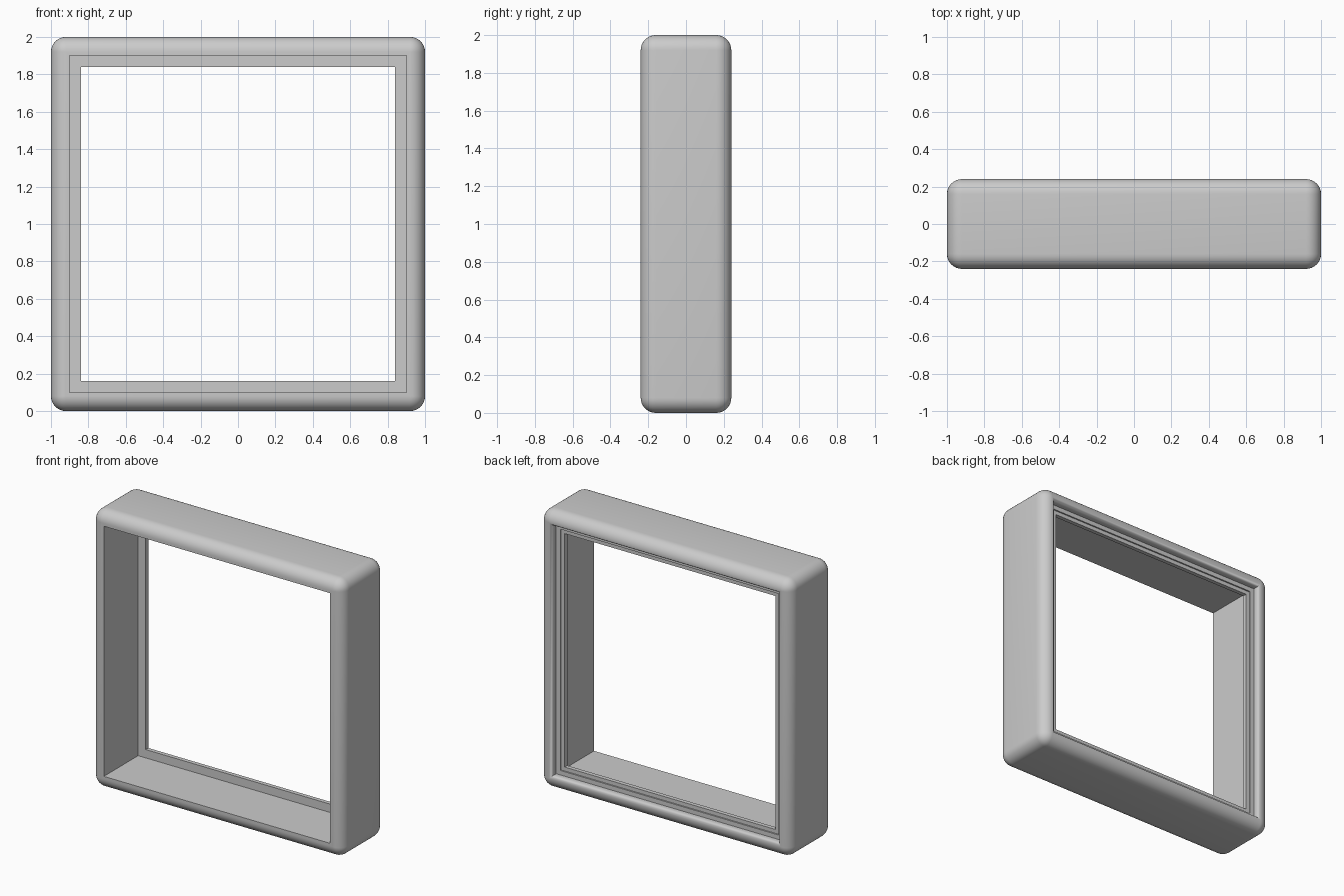
import bpy, bmesh, math

old = bpy.data.objects.get("Cube")
if old:
    bpy.data.objects.remove(old, do_unlink=True)

# One matte grey for the whole frame
grey = bpy.data.materials.new("light_grey")
grey.use_nodes = True
colour = (0.6, 0.6, 0.6, 1)
grey.diffuse_color = colour
grey.node_tree.nodes["Principled BSDF"].inputs["Base Color"].default_value = colour

ROUND = 0.08    # outer edge radius
HALF_DEPTH = 0.24
STEPS = 8


def arc(start, end):
    return [math.radians(start + (end - start) * i / STEPS) for i in range(STEPS + 1)]


def square_ring(bm, half, y, radius):
    """Square loop facing y, with rounded corners."""
    ring = []
    for corner in range(4):
        for a in arc(corner * 90, corner * 90 + 90):
            mid = math.radians(corner * 90 + 45)
            c = (half - radius) * math.sqrt(2)
            ring.append(bm.verts.new((c * math.cos(mid) + radius * math.cos(a), y,
                                      1 + c * math.sin(mid) + radius * math.sin(a))))
    return ring


# Section of the frame as (half size, y, corner radius)
section = []
for side in (-1, 1):
    for a in arc(-90, 0) if side < 0 else arc(0, 90):
        r = ROUND * math.cos(a)
        y = side * (HALF_DEPTH - ROUND) + ROUND * math.sin(a)
        section.append((1 - ROUND + r, y, r))
# Softened back rim, stepped lip, then the deep front opening
section += [(0.91, 0.236, 0), (0.902, 0.225, 0), (0.9, 0.21, 0), (0.9, 0.19, 0),
            (0.868, 0.19, 0), (0.868, 0.18, 0), (0.84, 0.18, 0),
            (0.84, 0.15, 0), (0.9, 0.15, 0), (0.9, -HALF_DEPTH, 0)]

# Loft the section around the square opening
bm = bmesh.new()
rings = [square_ring(bm, *point) for point in section]
count = len(rings[0])
for k, ring in enumerate(rings):
    following = rings[(k + 1) % len(rings)]
    for i in range(count):
        j = (i + 1) % count
        bm.faces.new((ring[i], ring[j], following[j], following[i]))
bmesh.ops.remove_doubles(bm, verts=bm.verts, dist=0.0005)
bmesh.ops.recalc_face_normals(bm, faces=bm.faces)
mesh = bpy.data.meshes.new("square_frame")
bm.to_mesh(mesh)
bm.free()
mesh.materials.append(grey)

frame = bpy.data.objects.new("square_frame", mesh)
bpy.context.collection.objects.link(frame)
bpy.ops.object.select_all(action="DESELECT")
frame.select_set(True)
bpy.context.view_layer.objects.active = frame
bpy.ops.object.shade_smooth_by_angle(angle=math.radians(35))
